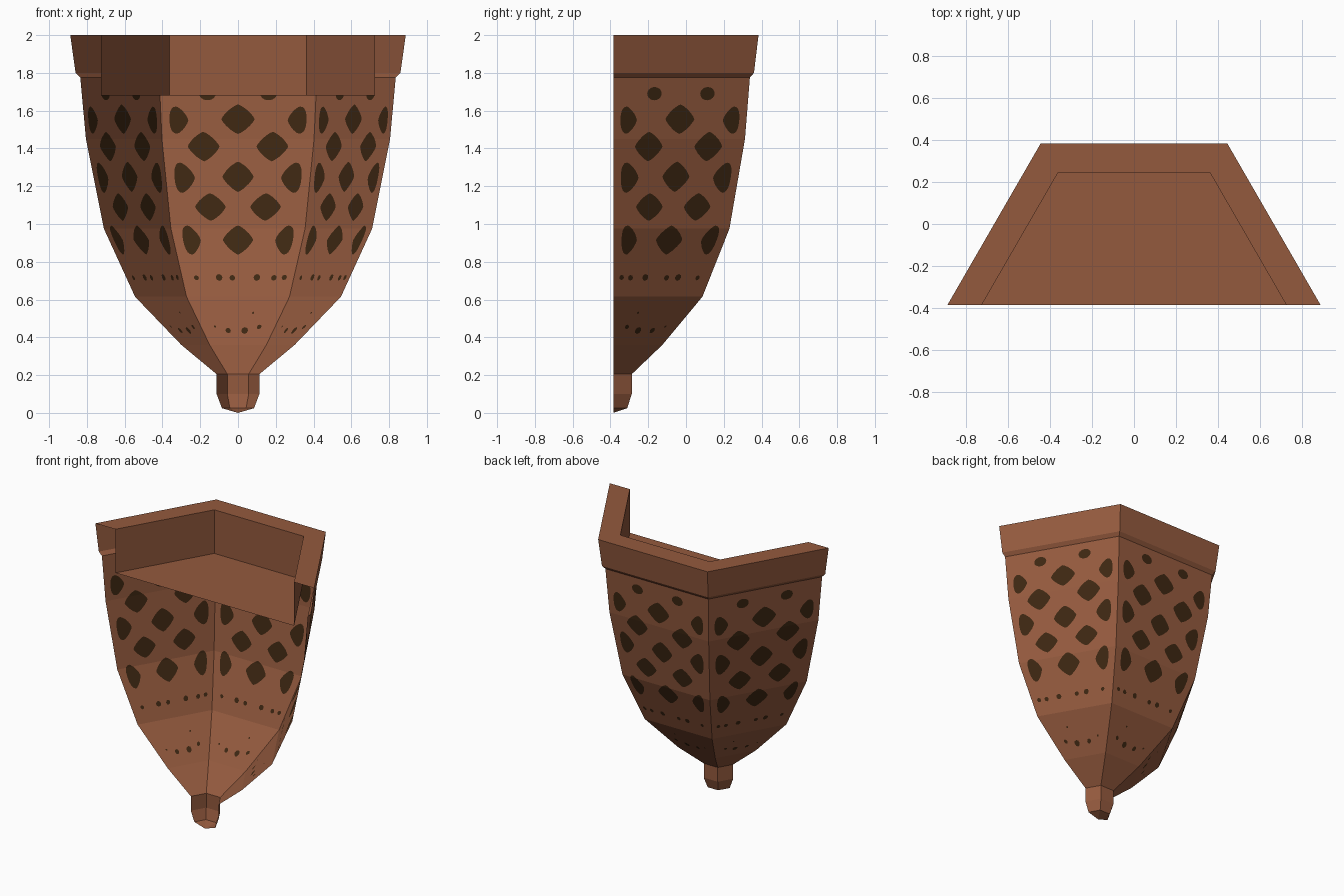
import bpy, bmesh, math
from mathutils import Vector
from mathutils.geometry import delaunay_2d_cdt

if "Cube" in bpy.data.objects:
    bpy.data.objects.remove(bpy.data.objects["Cube"])

YB = -0.385            # open flat side of the half hexagon
COS30 = math.cos(math.pi / 6)


def material(name, rgb):
    m = bpy.data.materials.new(name)
    m.diffuse_color = (*rgb, 1)
    m.use_nodes = True
    m.node_tree.nodes["Principled BSDF"].inputs["Base Color"].default_value = m.diffuse_color
    return m


clay = material("terracotta", (0.296, 0.102, 0.048))
dark = material("dark_openings", (0.047, 0.020, 0.006))


def finish(name, bm, mats):
    bmesh.ops.remove_doubles(bm, verts=bm.verts, dist=1e-4)
    me = bpy.data.meshes.new(name)
    bm.to_mesh(me)
    bm.free()
    for m in mats:
        me.materials.append(m)
    ob = bpy.data.objects.new(name, me)
    bpy.context.collection.objects.link(ob)
    return ob


def half_hex(name, profile):
    """Sweep a (radius, z) profile around three sides of a hexagon."""
    bm = bmesh.new()
    rings = [[Vector((r * math.cos(k * math.pi / 3), YB + r * math.sin(k * math.pi / 3), z))
              for k in range(4)] for r, z in profile]
    for lo, hi in zip(rings, rings[1:]):
        for k in range(3):
            pts = []
            for p in (lo[k], lo[k + 1], hi[k + 1], hi[k]):
                if all((p - q).length > 1e-5 for q in pts):
                    pts.append(p)
            bm.faces.new([bm.verts.new(p) for p in pts])
    return finish(name, bm, [clay])


# Thick rim with recessed floor, and the knob below
half_hex("rim_and_floor", [(0.835, 1.775), (0.86, 1.80), (0.888, 2.0), (0.725, 2.0),
                           (0.725, 1.68), (0, 1.68)])
half_hex("bottom_knob", [(0, 0), (0.085, 0.025), (0.113, 0.10), (0.113, 0.205)])

# Curved shell profile (radius, z)
SHELL = [(0.113, 0.205), (0.30, 0.36), (0.545, 0.615), (0.71, 0.975),
         (0.805, 1.45), (0.835, 1.775)]


def radius(z):
    for (r0, z0), (r1, z1) in zip(SHELL, SHELL[1:]):
        if z <= z1 + 1e-6:
            return r0 + (r1 - r0) * (z - z0) / (z1 - z0)
    return SHELL[-1][0]


def blob(x, z, w_left, w_right, h, p_left=1.3, p_right=1.3, n=20):
    """Rounded diamond outline, leaning with the taper of the panel."""
    pts = []
    for i in range(n):
        a = 2 * math.pi * i / n
        c, s = math.cos(a), math.sin(a)
        w, p = (w_right, p_right) if c > 0 else (w_left, p_left)
        px = x + math.copysign(abs(c) ** (2 / p), c) * w
        pz = z + math.copysign(abs(s) ** (2 / p), s) * h
        pts.append(Vector((px * radius(pz) / radius(z), pz)))
    return pts


# Lattice openings: centre columns, mirrored pairs, then edge pieces
blobs = [blob(0, z, w, w, h) for z, w, h in
         ((1.555, 0.088, 0.078), (1.25, 0.082, 0.080), (0.915, 0.080, 0.077))]
for s in (-1, 1):
    for x, z, w, h, p in ((0.162, 1.69, 0.044, 0.035, 2.0), (0.182, 1.41, 0.084, 0.078, 1.3),
                          (0.146, 1.09, 0.081, 0.073, 1.3)):
        blobs.append(blob(s * x, z, w, w, h, p, p))
    for x, z, w_in, w_out, h in ((0.325, 1.55, 0.062, 0.038, 0.072),
                                 (0.300, 1.245, 0.072, 0.036, 0.080),
                                 (0.255, 0.915, 0.058, 0.036, 0.077)):
        wl, wr = (w_in, w_out) if s > 0 else (w_out, w_in)
        pl, pr = (1.4, 2.4) if s > 0 else (2.4, 1.4)
        blobs.append(blob(s * x, z, wl, wr, h, pl, pr))

# Small dots near the bottom
for x, z, r in ((0.22, 0.715, 0.013), (0.10, 0.717, 0.018), (0.03, 0.715, 0.015),
                (-0.10, 0.717, 0.018), (-0.19, 0.715, 0.015), (-0.245, 0.717, 0.014),
                (0.052, 0.436, 0.014), (-0.035, 0.436, 0.018), (-0.112, 0.455, 0.012),
                (0.122, 0.457, 0.006), (-0.08, 0.53, 0.006)):
    blobs.append(blob(x, z, r, r, r, 2, 2, 8))

# Cut the outlines into one flat panel layout
coords, loops = [], []
for (r0, z0), (r1, z1) in zip(SHELL, SHELL[1:]):
    loops.append(list(range(len(coords), len(coords) + 4)))
    coords += [Vector(c) for c in ((-r0 / 2, z0), (r0 / 2, z0), (r1 / 2, z1), (-r1 / 2, z1))]
bands = len(loops)
for b in blobs:
    loops.append(list(range(len(coords), len(coords) + len(b))))
    coords += b
flat, _, tris, _, _, source = delaunay_2d_cdt(coords, [], loops, 1, 1e-5)

# Wrap the layout onto the three sides
bm = bmesh.new()
for a in (math.radians(30), math.radians(90), math.radians(150)):
    c, s = math.cos(a), math.sin(a)
    vs = []
    for x, z in flat:
        d = radius(z) * COS30
        vs.append(bm.verts.new((c * d - s * x, YB + s * d + c * x, z)))
    for t, src in zip(tris, source):
        f = bm.faces.new([vs[i] for i in t])
        f.material_index = int(any(i >= bands for i in src))
finish("pierced_shell", bm, [clay, dark])
